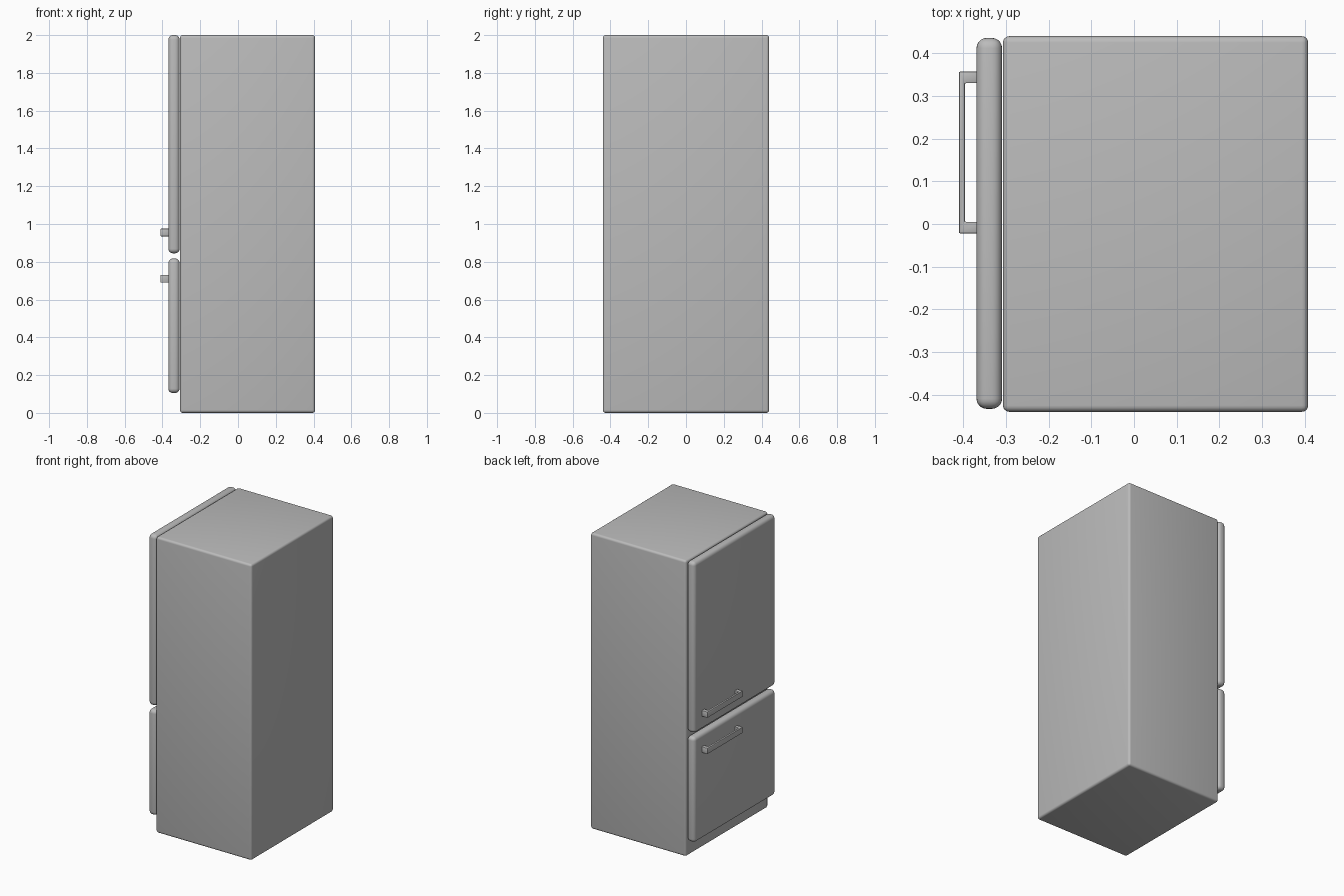
import bpy, bmesh
from mathutils import Vector

cube = bpy.data.objects.get("Cube")
if cube:
    bpy.data.objects.remove(cube, do_unlink=True)

# One plain grey finish for every part
grey = bpy.data.materials.new("appliance_grey")
grey.use_nodes = True
colour = (0.5, 0.5, 0.5, 1)
grey.diffuse_color = colour
grey.node_tree.nodes["Principled BSDF"].inputs["Base Color"].default_value = colour


def finish(name, bm, bevel, segments):
    mesh = bpy.data.meshes.new(name)
    bmesh.ops.recalc_face_normals(bm, faces=bm.faces)
    bm.to_mesh(mesh)
    bm.free()
    obj = bpy.data.objects.new(name, mesh)
    bpy.context.collection.objects.link(obj)
    mesh.materials.append(grey)
    mod = obj.modifiers.new("rounded_edges", 'BEVEL')
    mod.width = bevel
    mod.segments = segments
    mod.limit_method = 'ANGLE'
    bpy.ops.object.select_all(action='DESELECT')
    obj.select_set(True)
    bpy.context.view_layer.objects.active = obj
    bpy.ops.object.modifier_apply(modifier=mod.name)
    bpy.ops.object.shade_smooth_by_angle()
    return obj


def rounded_box(name, low, high, bevel, segments=4):
    low, high = Vector(low), Vector(high)
    bm = bmesh.new()
    bmesh.ops.create_cube(bm, size=1)
    bmesh.ops.scale(bm, vec=high - low, verts=bm.verts)
    bmesh.ops.translate(bm, vec=(low + high) / 2, verts=bm.verts)
    return finish(name, bm, bevel, segments)


def handle(name, z):
    # Square posts joined by a slimmer grip, as one U-shaped profile
    outer, inner, door = -0.41, -0.396, -0.366
    y0, y1, post = -0.022, 0.357, 0.027
    profile = [(door, y0), (outer, y0), (outer, y1), (door, y1),
               (door, y1 - post), (inner, y1 - post),
               (inner, y0 + post), (door, y0 + post)]
    bm = bmesh.new()
    face = bm.faces.new([bm.verts.new((x, y, z - 0.02)) for x, y in profile])
    top = bmesh.ops.extrude_face_region(bm, geom=[face])["geom"]
    bmesh.ops.translate(bm, vec=(0, 0, 0.04),
                        verts=[v for v in top if isinstance(v, bmesh.types.BMVert)])
    return finish(name, bm, 0.003, 2)


# Cabinet
rounded_box("cabinet", (-0.307, -0.44, 0), (0.408, 0.44, 2), 0.015)

# Doors
rounded_box("upper_door", (-0.369, -0.433, 0.845), (-0.309, 0.436, 2), 0.024, 5)
rounded_box("lower_door", (-0.369, -0.433, 0.105), (-0.309, 0.436, 0.817), 0.024, 5)

# Handles
handle("upper_handle", 0.955)
handle("lower_handle", 0.71)
